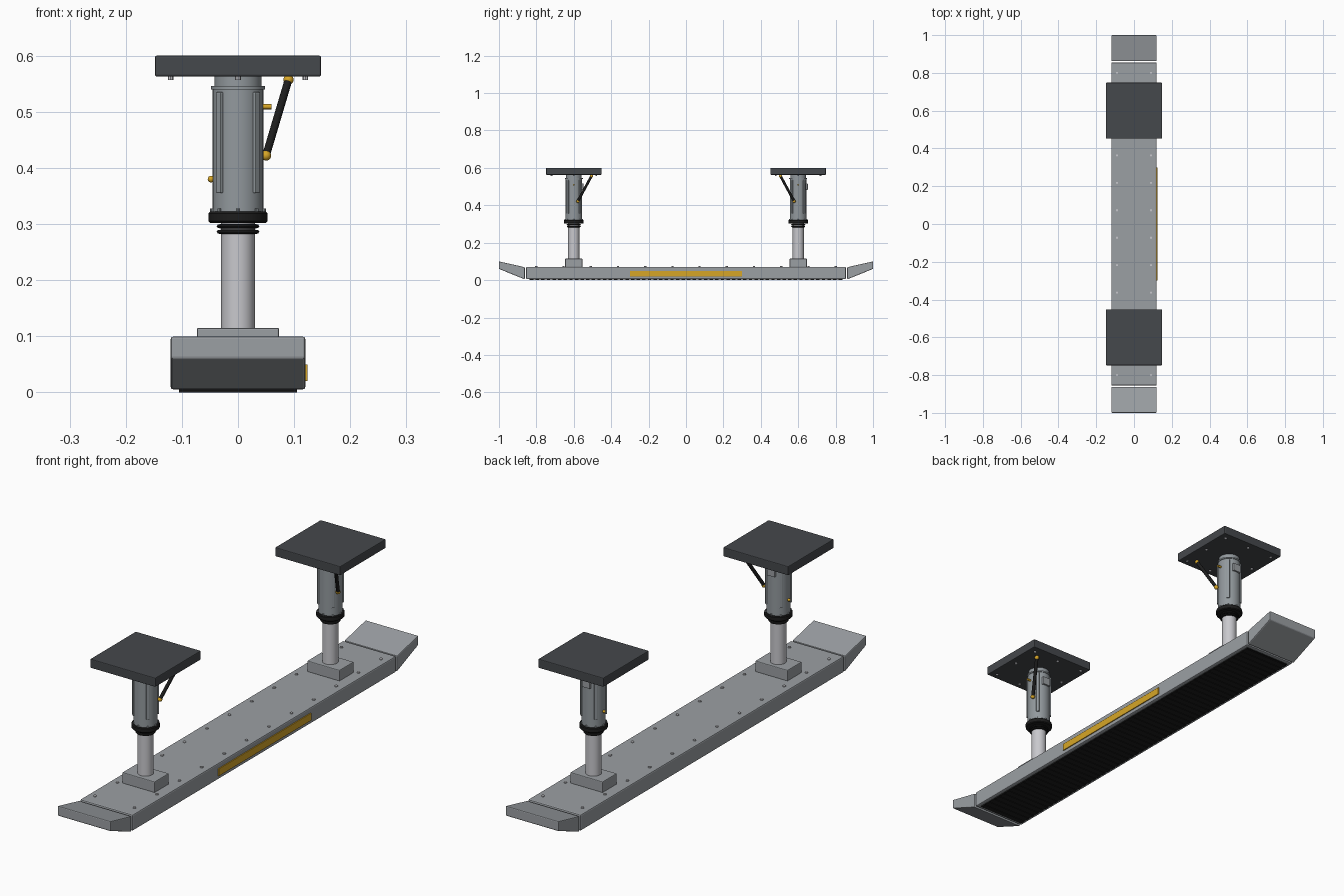
import bpy, bmesh, math
from mathutils import Vector, Matrix

cube = bpy.data.objects.get("Cube")
if cube:
    bpy.data.objects.remove(cube, do_unlink=True)


def material(name, *rgb):
    m = bpy.data.materials.new(name)
    m.use_nodes = True
    m.diffuse_color = (*rgb, 1)
    m.node_tree.nodes["Principled BSDF"].inputs["Base Color"].default_value = (*rgb, 1)
    return m


GREY = material("light grey paint", 0.33, 0.35, 0.37)
STEEL = material("housing grey", 0.29, 0.32, 0.34)
CHROME = material("polished steel", 0.58, 0.58, 0.61)
DARK = material("charcoal", 0.06, 0.065, 0.072)
RUBBER = material("black rubber", 0.012, 0.012, 0.012)
YELLOW = material("safety yellow", 0.68, 0.38, 0.02)


def finish(bm, name, mat, bevel=0, smooth=False):
    bmesh.ops.recalc_face_normals(bm, faces=bm.faces)
    mesh = bpy.data.meshes.new(name)
    bm.to_mesh(mesh)
    bm.free()
    mesh.materials.append(mat)
    ob = bpy.data.objects.new(name, mesh)
    bpy.context.collection.objects.link(ob)
    if bevel:
        mod = ob.modifiers.new("bevel", "BEVEL")
        mod.width, mod.segments = bevel, 2
    if smooth:
        bpy.ops.object.select_all(action="DESELECT")
        ob.select_set(True)
        bpy.context.view_layer.objects.active = ob
        bpy.ops.object.shade_smooth_by_angle(angle=math.radians(35))
    return ob


def add_box(bm, centre, size, turn=0):
    m = Matrix.Translation(centre) @ Matrix.Rotation(turn, 4, "Z") @ Matrix.Diagonal((*size, 1))
    bmesh.ops.create_cube(bm, size=1, matrix=m)


def box(name, centre, size, mat, bevel=0):
    bm = bmesh.new()
    add_box(bm, centre, size)
    return finish(bm, name, mat, bevel)


def add_rod(bm, a, b, r, sides=16):
    a, b = Vector(a), Vector(b)
    d = b - a
    m = Matrix.Translation((a + b) / 2) @ d.to_track_quat("Z", "Y").to_matrix().to_4x4()
    bmesh.ops.create_cone(bm, cap_ends=True, segments=sides, radius1=r, radius2=r,
                          depth=d.length, matrix=m)


def rod(name, a, b, r, mat, sides=16):
    bm = bmesh.new()
    add_rod(bm, a, b, r, sides)
    return finish(bm, name, mat, smooth=True)


def ball(name, centre, r, mat):
    bm = bmesh.new()
    bmesh.ops.create_uvsphere(bm, u_segments=16, v_segments=10, radius=r,
                              matrix=Matrix.Translation(centre))
    return finish(bm, name, mat, smooth=True)


def lathe(name, profile, y, mat, sides=40):
    """Turn (radius, z) pairs around the vertical axis at y."""
    bm = bmesh.new()
    rings = [[bm.verts.new((r * math.cos(i * math.tau / sides),
                            y + r * math.sin(i * math.tau / sides), z))
              for i in range(sides)] for r, z in profile]
    for low, high in zip(rings, rings[1:]):
        for i in range(sides):
            j = (i + 1) % sides
            bm.faces.new((low[i], low[j], high[j], high[i]))
    bm.faces.new(rings[0])
    bm.faces.new(rings[-1])
    return finish(bm, name, mat, smooth=True)


# Skid beam with side stripe
box("skid_beam", (0, 0, 0.038), (0.24, 1.71, 0.066), GREY, 0.005)
box("side_stripe", (0.1205, 0, 0.035), (0.007, 0.6, 0.03), YELLOW, 0.001)

# Rubber sole with cross cleats
box("sole_pad", (0, 0, 0.0045), (0.21, 1.68, 0.005), RUBBER)
bm = bmesh.new()
for i in range(56):
    add_box(bm, (0, -0.825 + i * 0.03, 0.002), (0.21, 0.018, 0.004))
finish(bm, "sole_cleats", RUBBER)

# Rows of bolts on the deck
bm = bmesh.new()
for x in (-0.09, 0.09):
    for i in range(12):
        y = -0.8 + i * 1.6 / 11
        add_rod(bm, (x, y, 0.069), (x, y, 0.075), 0.006, 8)
finish(bm, "deck_bolts", CHROME)

# Upturned tips
for s, end in ((-1, "front"), (1, "rear")):
    bm = bmesh.new()
    outline = ((0.862, 0.004), (1.0, 0.06), (1.0, 0.1), (0.862, 0.069))
    face = bm.faces.new([bm.verts.new((-0.12, s * y, z)) for y, z in outline])
    side = bmesh.ops.extrude_face_region(bm, geom=[face])["geom"]
    bmesh.ops.translate(bm, vec=(0.24, 0, 0),
                        verts=[v for v in side if isinstance(v, bmesh.types.BMVert)])
    finish(bm, end + "_tip", GREY, 0.004)


def strut(s, end):
    y = 0.6 * s
    n = end + "_"
    box(n + "foot_block", (0, y, 0.092), (0.147, 0.092, 0.046), GREY, 0.003)
    lathe(n + "piston", [(0.03, 0.11), (0.03, 0.33)], y, CHROME)

    # Wiper rings and seal collar
    for z in (0.286, 0.296):
        lathe(n + "wiper_ring", [(0.03, z - 0.004), (0.036, z - 0.003), (0.038, z),
                                 (0.036, z + 0.003), (0.03, z + 0.004)], y, RUBBER)
    lathe(n + "seal_collar", [(0.05, 0.302), (0.053, 0.305), (0.053, 0.319),
                              (0.05, 0.322)], y, RUBBER)

    # Housing with ribs and collar bolts
    lathe(n + "housing", [(0.045, 0.321), (0.045, 0.54), (0.048, 0.54), (0.048, 0.546),
                          (0.042, 0.546), (0.042, 0.565)], y, STEEL)
    ribs, bolts = bmesh.new(), bmesh.new()
    for i in range(4):
        a = math.pi / 4 + i * math.pi / 2
        add_box(ribs, (0.044 * math.cos(a), y + 0.044 * math.sin(a), 0.445),
                (0.012, 0.013, 0.18), a)
    for i in range(8):
        a = i * math.pi / 4
        c = (0.047 * math.cos(a), y + 0.047 * math.sin(a))
        add_rod(bolts, (*c, 0.32), (*c, 0.328), 0.003, 8)
    finish(ribs, n + "housing_ribs", STEEL, 0.002)
    finish(bolts, n + "collar_bolts", STEEL)
    box(n + "valve_box", (0, y + 0.044, 0.5), (0.036, 0.014, 0.034), GREY, 0.002)

    # Mounting plate with bolts underneath
    box(n + "mounting_plate", (0, y, 0.5815), (0.296, 0.296, 0.037), DARK, 0.003)
    bolts = bmesh.new()
    for i in (-1, 0, 1):
        for j in (-1, 0, 1):
            if i or j:
                c = (0.12 * i, y + 0.12 * j)
                add_rod(bolts, (*c, 0.557), (*c, 0.566), 0.005, 8)
    finish(bolts, n + "plate_bolts", CHROME)

    # Diagonal stay, sensor pin and filler knob
    low, high = (0.05, y - 0.022 * s, 0.422), (0.09, y - 0.095 * s, 0.557)
    rod(n + "stay", low, high, 0.007, RUBBER)
    ball(n + "stay_lower_joint", low, 0.009, YELLOW)
    ball(n + "stay_upper_joint", high, 0.009, YELLOW)
    rod(n + "sensor_pin", (0.04, y, 0.509), (0.06, y, 0.509), 0.0045, YELLOW)
    ball(n + "filler_knob", (-0.048, y, 0.38), 0.006, YELLOW)


strut(-1, "front")
strut(1, "rear")
